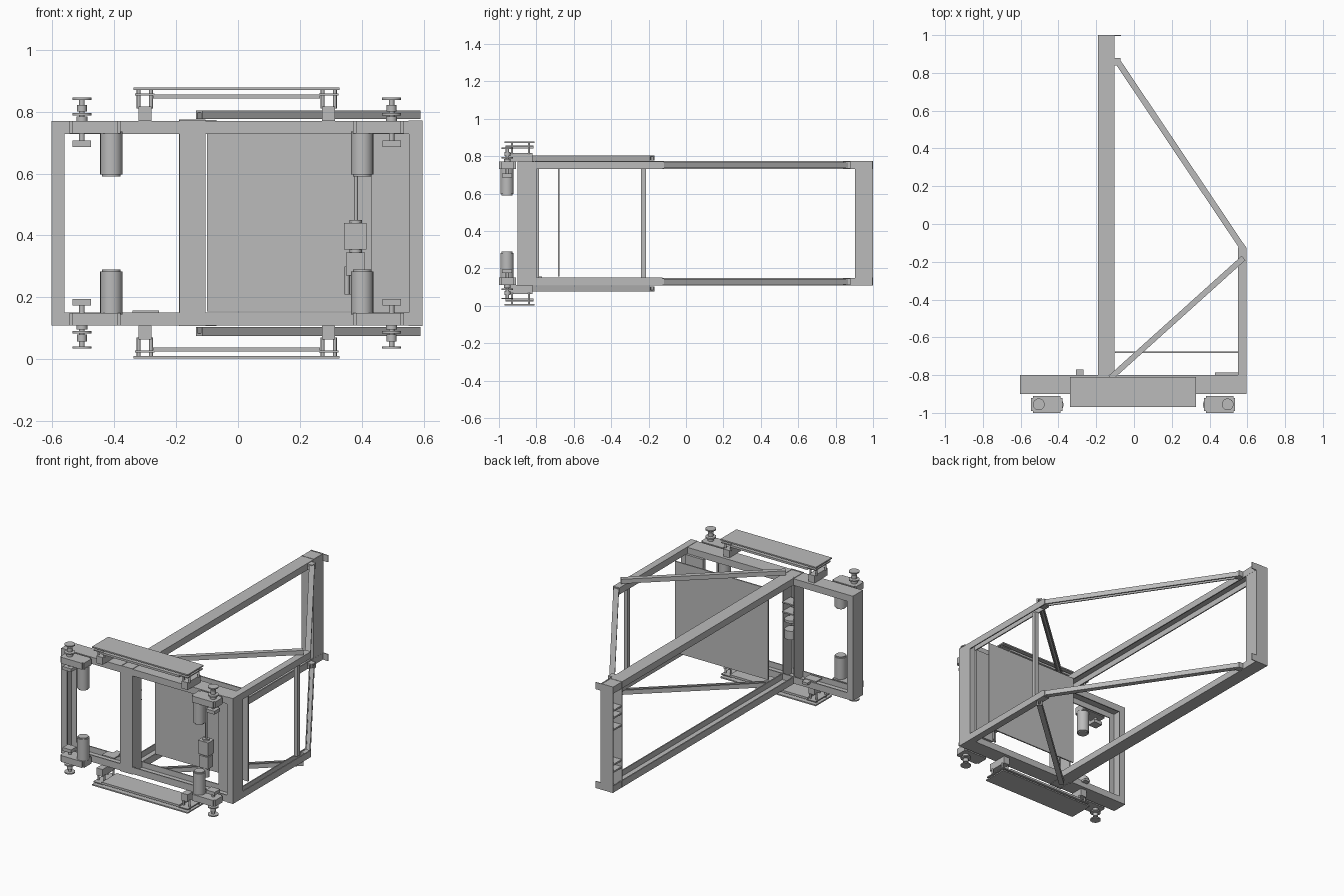
import bpy, bmesh, math
from mathutils import Vector, Matrix

cube = bpy.data.objects.get("Cube")
if cube:
    bpy.data.objects.remove(cube, do_unlink=True)

grey = bpy.data.materials.new("steel grey")
grey.use_nodes = True
colour = (0.5, 0.5, 0.5, 1)
grey.diffuse_color = colour
grey.node_tree.nodes["Principled BSDF"].inputs["Base Color"].default_value = colour

MID = 0.44      # height of the mirror plane between upper and lower halves
CX = -0.004     # middle of the front frame


def finish(name, bm, smooth=False):
    bmesh.ops.recalc_face_normals(bm, faces=bm.faces)
    mesh = bpy.data.meshes.new(name)
    bm.to_mesh(mesh)
    bm.free()
    mesh.materials.append(grey)
    ob = bpy.data.objects.new(name, mesh)
    bpy.context.collection.objects.link(ob)
    if smooth:
        bpy.ops.object.select_all(action='DESELECT')
        ob.select_set(True)
        bpy.context.view_layer.objects.active = ob
        bpy.ops.object.shade_smooth_by_angle(angle=math.radians(35))
    return ob


def box(name, x, y, z):
    """Box from three (low, high) ranges."""
    bm = bmesh.new()
    size = [abs(r[1] - r[0]) for r in (x, y, z)]
    mid = [(r[1] + r[0]) / 2 for r in (x, y, z)]
    bmesh.ops.create_cube(bm, size=1, matrix=Matrix.Translation(mid) @ Matrix.Diagonal((*size, 1)))
    return finish(name, bm)


def rod(name, x, y, z, radius, sides=24):
    """Upright cylinder between two heights."""
    bm = bmesh.new()
    bmesh.ops.create_cone(bm, cap_ends=True, segments=sides, radius1=radius, radius2=radius,
                          depth=abs(z[1] - z[0]),
                          matrix=Matrix.Translation((x, y, (z[0] + z[1]) / 2)))
    return finish(name, bm, True)


def channel(name, start, end, out, width, depth, t=0.007):
    """C-section beam; the web lies on the start-end line and faces 'out'."""
    start, end, out = Vector(start), Vector(end), Vector(out)
    side = (end - start).normalized().cross(out)
    w = width / 2
    profile = [(-w, 0), (w, 0), (w, -depth), (w - t, -depth),
               (w - t, -t), (t - w, -t), (t - w, -depth), (-w, -depth)]
    bm = bmesh.new()
    rings = [[bm.verts.new(p + side * u + out * v) for u, v in profile] for p in (start, end)]
    n = len(profile)
    for i in range(n):
        j = (i + 1) % n
        bm.faces.new((rings[0][i], rings[0][j], rings[1][j], rings[1][i]))
    for ring in rings:
        bm.faces.new(ring)
    return finish(name, bm)


# Frame posts
channel("left_end_post", (0.595, -0.85, 0.11), (0.595, -0.85, 0.77), (1, 0, 0), 0.1, 0.042)
channel("right_end_post", (-0.603, -0.85, 0.11), (-0.603, -0.85, 0.77), (-1, 0, 0), 0.1, 0.042)
channel("middle_post", (-0.147, -0.902, 0.107), (-0.147, -0.902, 0.773), (0, -1, 0), 0.085, 0.09)
channel("rear_post", (-0.105, 0.952, 0.107), (-0.105, 0.952, 0.775), (1, 0, 0), 0.096, 0.085)
box("side_post", (0.558, 0.582), (-0.24, -0.215), (0.15, 0.73))

# Back panel and inner strip
box("panel", (-0.1, 0.55), (-0.684, -0.676), (0.155, 0.73))
box("inner_strip", (0.43, 0.555), (-0.81, -0.785), (0.15, 0.73))

# Parts repeated above and below
for label, s in (("upper", 1), ("lower", -1)):
    up = (0, 0, s)

    def h(z):
        return MID + s * (z - MID)

    def hs(a, b):
        return (h(a), h(b))

    # Horizontal channels
    channel(label + "_front_beam", (-0.6, -0.85, h(0.77)), (0.59, -0.85, h(0.77)), up, 0.1, 0.042)
    channel(label + "_side_beam", (0.573, -0.9, h(0.772)), (0.573, -0.125, h(0.772)), up, 0.044, 0.042)
    channel(label + "_long_beam", (-0.147, -0.81, h(0.773)), (-0.147, 1, h(0.773)), up, 0.085, 0.042)

    # Diagonal braces with end gussets
    channel(label + "_rear_brace", (-0.09, 0.865, h(0.766)), (0.578, -0.13, h(0.766)), up, 0.032, 0.03)
    channel(label + "_front_brace", (-0.125, -0.815, h(0.804)), (0.58, -0.18, h(0.804)), up, 0.03, 0.028)
    box(label + "_rear_gusset", (-0.105, -0.072), (0.84, 0.88), hs(0.735, 0.77))
    box(label + "_side_gusset", (0.553, 0.593), (-0.17, -0.118), hs(0.735, 0.77))
    box(label + "_rear_tab", (-0.105, -0.07), (0.995, 1.0), hs(0.73, 0.773))

    # Platform plates on twin studs
    box(label + "_platform_plate", (-0.338, 0.328), (-0.97, -0.81), hs(0.87, 0.878))
    box(label + "_platform_tray", (-0.275, 0.265), (-0.965, -0.815), hs(0.842, 0.855))
    for m in (-1, 1):
        x = CX + m * 0.297
        box(label + "_stud_block", (x - 0.021, x + 0.021), (-0.95, -0.82), hs(0.77, 0.816))
        box(label + "_stud_cap", (x - 0.032, x + 0.032), (-0.965, -0.815), hs(0.852, 0.858))
        for dx in (-0.02, 0.02):
            for y in (-0.93, -0.84):
                rod(label + "_stud", x + dx, y, hs(0.81, 0.872), 0.006, 12)

        # Drive housing with motor and levelling foot
        end = CX + m * 0.54
        inner = CX + m * 0.375
        bm = bmesh.new()
        bmesh.ops.create_cube(bm, size=1, matrix=Matrix.Translation(
            ((end + inner) / 2, -0.955, h(0.75))) @ Matrix.Diagonal((0.165, 0.09, 0.04, 1)))
        uprights = [e for e in bm.edges if abs(e.verts[0].co.z - e.verts[1].co.z) > 0.03]
        bmesh.ops.bevel(bm, geom=uprights, offset=0.01, segments=2, affect='EDGES')
        finish(label + "_drive_housing", bm)
        xm, xf = CX + m * 0.405, CX + m * 0.5
        rod(label + "_motor", xm, -0.957, hs(0.597, 0.735), 0.036)
        rod(label + "_motor_cap", xm, -0.957, hs(0.59, 0.6), 0.03)
        box(label + "_foot_nut_block", (xf - 0.03, xf + 0.03), (-0.985, -0.93), hs(0.685, 0.706))
        rod(label + "_foot_stem", xf, -0.955, hs(0.7, 0.84), 0.009, 12)
        for low, high, r in ((0.838, 0.845, 0.031), (0.8, 0.822, 0.016),
                             (0.788, 0.796, 0.031), (0.77, 0.784, 0.018)):
            rod(label + "_foot_disc", xf, -0.955, hs(low, high), r)

# Small fittings on the lower front beam
box("beam_pad", (-0.34, -0.255), (-0.87, -0.81), (0.15, 0.158))
box("beam_stop", (-0.307, -0.268), (-0.81, -0.77), (0.14, 0.155))

# Brackets and canister inside the middle post
for z in (0.6, 0.54):
    box("middle_bracket", (-0.185, -0.11), (-0.88, -0.8), (z - 0.004, z + 0.004))
rod("middle_disc", -0.147, -0.84, (0.48, 0.495), 0.04)
rod("middle_canister", -0.147, -0.84, (0.375, 0.43), 0.04)

# Shelves inside the rear post
for z in (0.62, 0.575, 0.5, 0.28, 0.235):
    box("rear_bracket", (-0.189, -0.11), (0.908, 0.992), (z - 0.005, z + 0.005))

# Upright actuator beside the left motor
box("actuator_body", (0.343, 0.415), (-0.89, -0.83), (0.355, 0.44))
box("actuator_base", (0.348, 0.41), (-0.885, -0.835), (0.27, 0.345))
rod("actuator_core", 0.38, -0.86, (0.21, 0.45), 0.02)
rod("actuator_rod", 0.381, -0.86, (0.44, 0.73), 0.006, 12)
rod("actuator_tail", 0.352, -0.86, (0.21, 0.3), 0.008, 12)
